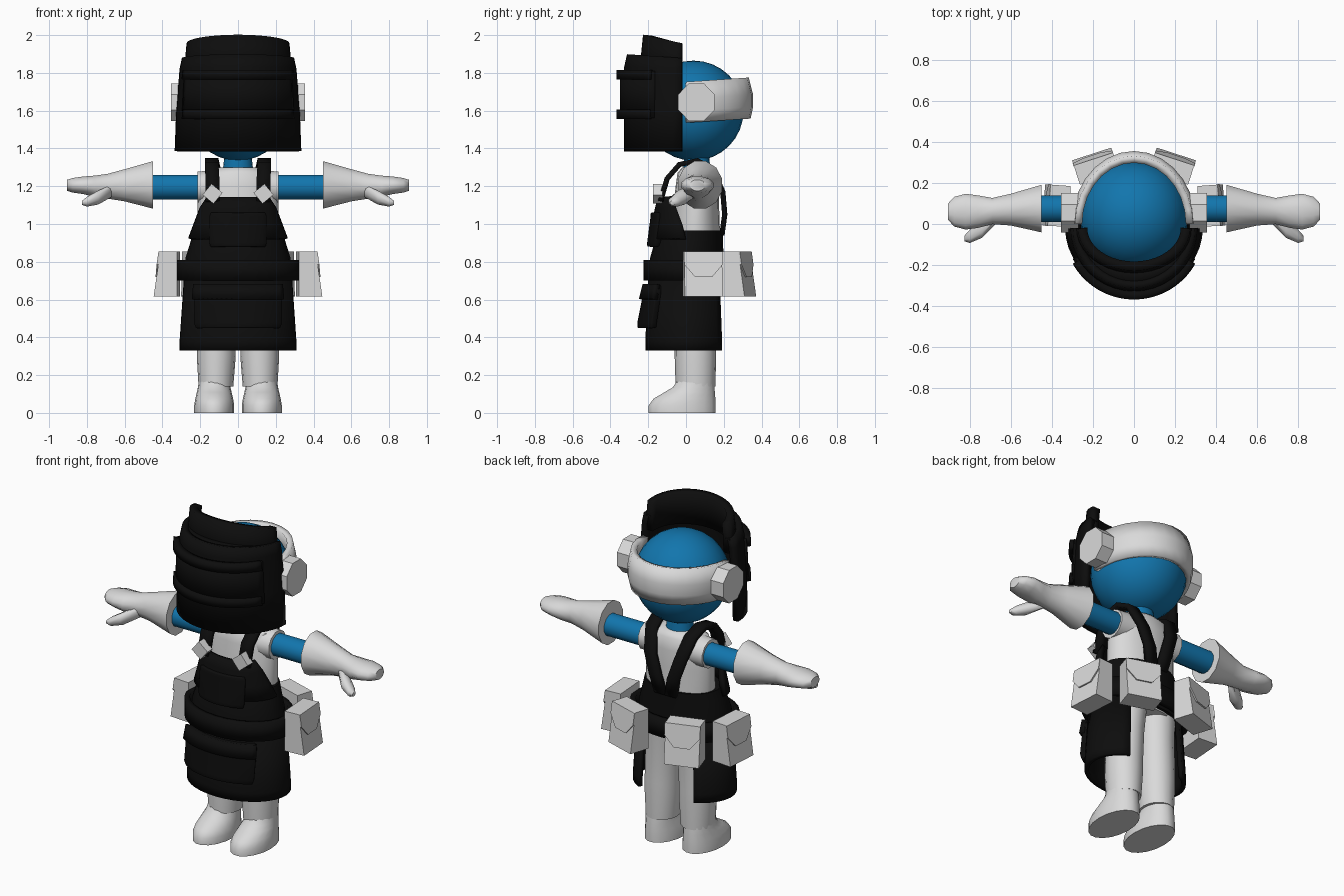
import bpy, bmesh, math
from mathutils import Matrix, Vector

if "Cube" in bpy.data.objects:
    bpy.data.objects.remove(bpy.data.objects["Cube"])


def material(name, rgb):
    m = bpy.data.materials.new(name)
    m.use_nodes = True
    m.diffuse_color = (*rgb, 1)
    m.node_tree.nodes["Principled BSDF"].inputs["Base Color"].default_value = (*rgb, 1)
    return m


BLUE = material("blue", (0.006, 0.18, 0.42))
GREY = material("light grey", (0.7, 0.7, 0.7))
BLACK = material("black", (0.004, 0.004, 0.004))


def finish(name, bm, mat, thick=0, bevel=0, angle=35, matrix=None):
    """Turn a bmesh into a named, shaded object."""
    bmesh.ops.recalc_face_normals(bm, faces=bm.faces)
    me = bpy.data.meshes.new(name)
    bm.to_mesh(me)
    bm.free()
    me.materials.append(mat)
    ob = bpy.data.objects.new(name, me)
    bpy.context.collection.objects.link(ob)
    if matrix:
        ob.matrix_world = matrix
    bpy.ops.object.select_all(action='DESELECT')
    ob.select_set(True)
    bpy.context.view_layer.objects.active = ob
    if angle:
        bpy.ops.object.shade_smooth_by_angle(angle=math.radians(angle))
    if thick:
        mod = ob.modifiers.new("thickness", 'SOLIDIFY')
        mod.thickness, mod.offset = thick, 0
    if bevel:
        mod = ob.modifiers.new("soft edge", 'BEVEL')
        mod.width, mod.segments = bevel, 2
    return ob


def loft(name, rings, mat, closed=True, caps=True, **kw):
    """Skin a list of equal-length point rings."""
    bm = bmesh.new()
    rows = [[bm.verts.new(p) for p in ring] for ring in rings]
    n = len(rows[0])
    for a, b in zip(rows, rows[1:]):
        for i in range(n if closed else n - 1):
            j = (i + 1) % n
            bm.faces.new((a[i], a[j], b[j], b[i]))
    if closed and caps:
        bm.faces.new(rows[0])
        bm.faces.new(rows[-1])
    return finish(name, bm, mat, **kw)


def oval(z, cx, cy, rx, ry, n=20):
    """Horizontal ring."""
    return [(cx + rx * math.cos(math.tau * i / n), cy + ry * math.sin(math.tau * i / n), z)
            for i in range(n)]


def side_oval(x, cy, cz, ry, rz, n=12):
    """Ring across the x axis."""
    return [(x, cy + ry * math.cos(math.tau * (i + .5) / n), cz + rz * math.sin(math.tau * (i + .5) / n))
            for i in range(n)]


def arc(z, w, front, back, half=math.pi / 2, drop=0, n=20):
    """Open horizontal arc centred on the front; drop lowers its ends."""
    pts = []
    for i in range(n + 1):
        t = half * (2 * i / n - 1)
        pts.append((w * math.sin(t), back + (front - back) * math.cos(t), z - drop * (1 - math.cos(t))))
    return pts


def mirrored(s, rings):
    return [[(s * x, y, z) for x, y, z in r] for r in rings]


# Head, neck and torso
bm = bmesh.new()
bmesh.ops.create_uvsphere(bm, u_segments=24, v_segments=16, radius=0.265,
                          matrix=Matrix.Translation((0, 0.04, 1.6)))
finish("head", bm, BLUE, angle=60)
loft("neck", [oval(1.24, 0, .06, .085, .075), oval(1.38, 0, .055, .07, .065)], BLUE)
loft("torso", [oval(z, 0, cy, rx, ry) for z, cy, rx, ry in [
    (.68, .05, .20, .14), (.95, .05, .215, .13), (1.1, .055, .215, .12),
    (1.2, .06, .205, .115), (1.27, .06, .185, .105), (1.3, .06, .1, .08)]], GREY, angle=50)

# Headband wrapped round the back of the head
band = []
for z, w, back in [(1.54, .27, .325), (1.6, .285, .338), (1.66, .285, .338), (1.75, .27, .315)]:
    band.append([(x, -y, zz + .02 * max(0, -y) / .3)
                 for x, y, zz in arc(z, w, -back, 0, n=14)])
loft("headband", band, GREY, closed=False, thick=.035)

# Welding mask shell with stepped crown
loft("mask_shell", [arc(z, w, f, -.02, drop=d) for z, w, f, d in [
    (1.385, .318, -.312, 0), (1.6, .31, -.312, 0), (1.83, .292, -.31, .01), (1.895, .28, -.295, .02)]],
    BLACK, closed=False, thick=.035)
loft("mask_crown", [arc(z, w, f, -.02, drop=d) for z, w, f, d in [
    (1.8, .26, -.225, .02), (1.9, .258, -.215, .03), (2.0, .25, -.205, .045)]],
    BLACK, closed=False, thick=.045)
loft("mask_ledge", [arc(1.88, .28, -.3, -.02, drop=.02), arc(1.88, .25, -.21, -.02, drop=.02)],
     BLACK, closed=False, thick=.02)
loft("lens_frame", [arc(z, w, -.335, -.02, half=1.1) for z, w in [(1.56, .32), (1.81, .305)]],
     BLACK, closed=False, thick=.03)
for name, z in [("lower_lens_ridge", 1.555), ("upper_lens_ridge", 1.765)]:
    loft(name, [arc(z, .325, -.348, -.02, half=1.05), arc(z + .05, .32, -.348, -.02, half=1.05)],
         BLACK, closed=False, thick=.04)

# Apron: waist wrap, open-backed skirt, bib and pockets
loft("waist_wrap", [oval(z, 0, cy, rx, ry, 24) for z, cy, rx, ry in [
    (.69, .005, .285, .2), (.82, .005, .278, .195), (.91, .015, .25, .18), (.965, .03, .23, .165)]],
    BLACK)
loft("apron_skirt", [arc(z, w, -r + .01, .01, half=2.5, n=28) for z, w, r in [
    (.33, .298, .213), (.38, .297, .213), (.7, .275, .198)]], BLACK, closed=False, thick=.025)
loft("apron_bib", [arc(z, w, f, b) for z, w, f, b in [
    (.92, .25, -.175, .0), (1.0, .22, -.165, -.02), (1.08, .19, -.15, -.05), (1.14, .15, -.135, -.07)]],
    BLACK, closed=False, thick=.03)


def pocket(name, w, z0, z1, y0, y1, back):
    """Padded pocket following the curve of the apron."""
    h = (z1 - z0) * .12
    rows = [arc(z, w * 1.4 * k, y, back, half=.8, n=10)
            for z, k, y in [(z0, .95, y0), (z0 + h, 1, y0), (z1 - h, 1, y1), (z1, .95, y1)]]
    loft(name, rows, BLACK, closed=False, thick=.035, bevel=.006)


pocket("bib_pocket", .145, .88, 1.06, -.188, -.17, -.05)
pocket("skirt_pocket", .225, .45, .68, -.24, -.205, 0)
loft("skirt_pocket_flap", [arc(.6, .33, -.235, 0, half=.8), arc(.68, .32, -.215, 0, half=.8)],
     BLACK, closed=False, thick=.03)
loft("belt", [oval(z, 0, .01, .312, .22, 28) for z in (.7, .81)], BLACK, caps=False, thick=.03)


def pouch(name, loc, turn):
    """Flared belt pouch with a pointed flap; local +y faces outward."""
    place = Matrix.Translation(loc) @ Matrix.Rotation(turn, 4, 'Z')
    w, h, low, high = .1, .24, .125, .09
    loft(name, [[(-w, 0, z), (w, 0, z), (w, d, z), (-w, d, z)] for z, d in [(0, low), (h, high)]],
         GREY, angle=0, matrix=place)
    outline = [(-w, h), (-w, .17), (-.045, .105), (.045, .105), (w, .17), (w, h)]
    face = [(x, low + (high - low) * z / h, z) for x, z in outline]
    loft(name + "_flap", [face, [(x * 1.02, y + .009, z) for x, y, z in face]],
         GREY, angle=0, matrix=place)


for side, s in (("left", 1), ("right", -1)):
    # Ear knob joining mask and headband
    loft(side + "_ear_knob", mirrored(s, [side_oval(x, .055, 1.645, .104, .108, 8) for x in (.27, .355)]),
         GREY, angle=0)

    # Arm and glove
    loft(side + "_arm", mirrored(s, [side_oval(x, .075, 1.195, .067, .067) for x in (.12, .5)]), BLUE)
    loft(side + "_sleeve", mirrored(s, [side_oval(.1, .065, 1.2, .095, .09), side_oval(.215, .07, 1.195, .085, .085)]),
         GREY)
    loft(side + "_glove", mirrored(s, [side_oval(*r) for r in [
        (.45, .075, 1.207, .12, .13), (.6, .07, 1.205, .08, .088), (.69, .063, 1.2, .066, .068),
        (.76, .06, 1.2, .082, .058), (.82, .06, 1.205, .09, .048), (.875, .06, 1.205, .075, .04),
        (.905, .06, 1.205, .042, .03)]]), GREY, angle=45)
    loft(side + "_thumb", mirrored(s, [side_oval(*r, 8) for r in [
        (.67, .035, 1.175, .035, .035), (.74, -.025, 1.14, .046, .04),
        (.8, -.06, 1.118, .035, .028), (.825, -.07, 1.112, .015, .012)]]), GREY, angle=50)

    # Shoulder strap and diamond buckle
    path = [(.135, -.135, 1.12), (.135, -.1, 1.24), (.14, -.035, 1.315), (.14, .06, 1.335),
            (.13, .14, 1.295), (.1, .195, 1.17), (.06, .205, 1.05), (.035, .19, .94)]
    loft(side + "_strap", mirrored(s, [[(x - .036, y, z), (x + .036, y, z)] for x, y, z in path]),
         BLACK, closed=False, thick=.028)
    bm = bmesh.new()
    bmesh.ops.create_cube(bm, size=1, matrix=Matrix.Translation((s * .135, -.15, 1.16))
                          @ Matrix.Rotation(math.pi / 4 + s * .1, 4, 'Y') @ Matrix.Diagonal((.075, .05, .075, 1)))
    finish(side + "_buckle", bm, GREY, angle=0)

    # Trouser leg and boot
    loft(side + "_leg", mirrored(s, [oval(z, cx, cy, rx, ry, 16) for z, cx, cy, rx, ry in [
        (.14, .117, .05, .092, .105), (.3, .115, .05, .103, .11), (.36, .115, .05, .102, .11),
        (.55, .108, .05, .103, .112), (.72, .1, .05, .11, .125)]]), GREY, angle=45)
    loft(side + "_boot", mirrored(s, [oval(z, .126, cy, rx, ry, 18) for z, cy, rx, ry in [
        (0, -.02, .106, .18), (.04, -.02, .106, .18), (.075, -.008, .1, .166),
        (.11, .02, .092, .135), (.135, .04, .086, .112), (.17, .05, .082, .098)]]), GREY, angle=50)

    # Belt pouches
    pouch(side + "_side_pouch", (s * .315, .085, .615), -s * math.radians(86))
    pouch(side + "_back_pouch", (s * .168, .222, .615), -s * math.radians(18))
